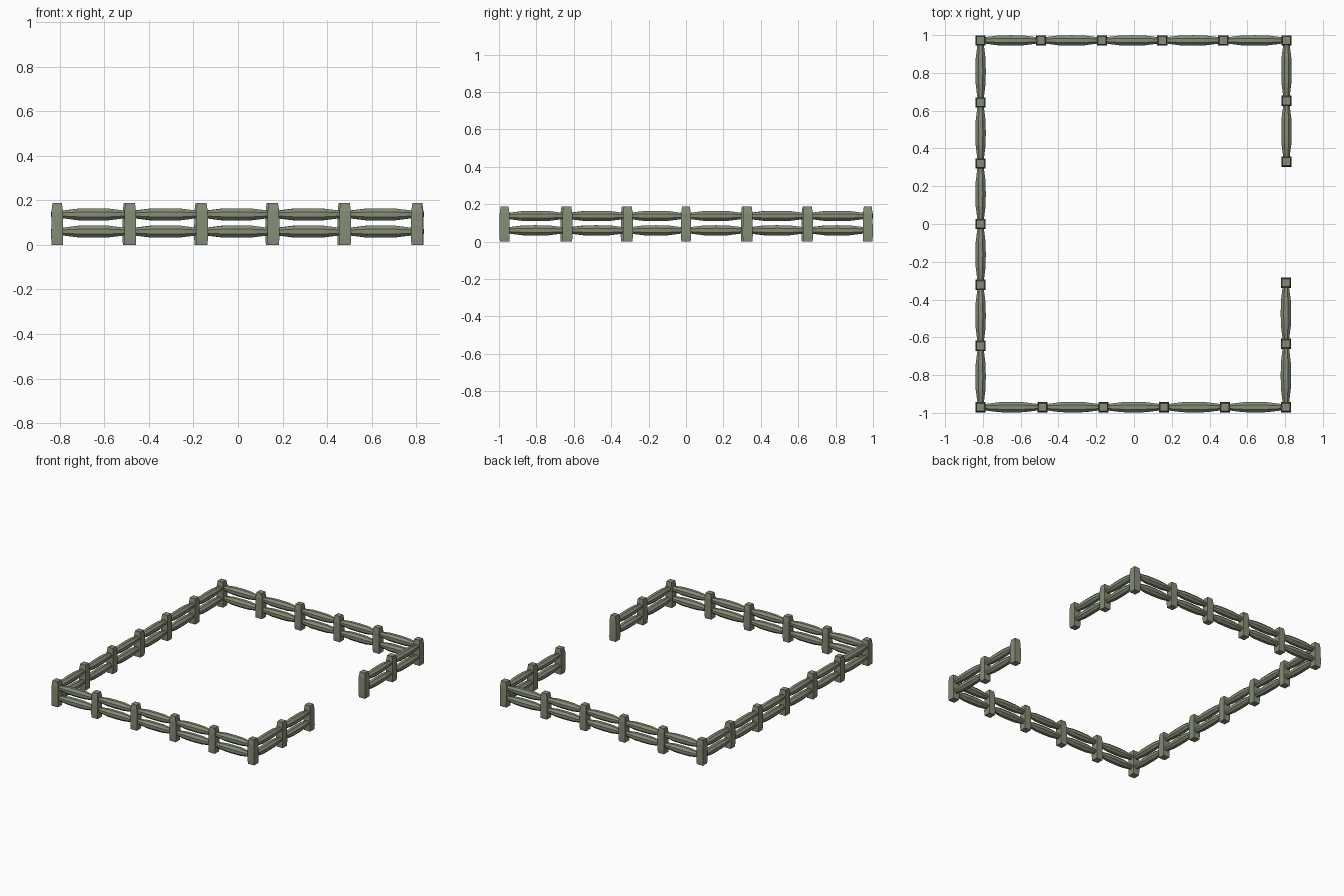
import bpy, bmesh, math
from mathutils import Vector

if "Cube" in bpy.data.objects:
    bpy.data.objects.remove(bpy.data.objects["Cube"])

wood = bpy.data.materials.new("weathered grey green wood")
wood.diffuse_color = (0.235, 0.265, 0.185, 1)
wood.use_nodes = True
wood.node_tree.nodes["Principled BSDF"].inputs["Base Color"].default_value = wood.diffuse_color


def loft(name, rings):
    # Skin a stack of equal-sized rings and cap both ends
    bm = bmesh.new()
    loops = [[bm.verts.new(p) for p in ring] for ring in rings]
    n = len(loops[0])
    for a, b in zip(loops, loops[1:]):
        for i in range(n):
            j = (i + 1) % n
            bm.faces.new((a[i], a[j], b[j], b[i]))
    bm.faces.new(loops[0][::-1])
    bm.faces.new(loops[-1])
    bmesh.ops.recalc_face_normals(bm, faces=bm.faces[:])
    mesh = bpy.data.meshes.new(name)
    bm.to_mesh(mesh)
    bm.free()
    mesh.materials.append(wood)
    ob = bpy.data.objects.new(name, mesh)
    bpy.context.collection.objects.link(ob)
    return ob


def post(x, y):
    # Square post, slightly narrowed at its ends
    profile = [(0.0, 0.025), (0.03, 0.027), (0.15, 0.026), (0.188, 0.021)]
    loft("fence_post", [[(x + sx * h, y + sy * h, z) for sx, sy in
                         ((-1, -1), (1, -1), (1, 1), (-1, 1))] for z, h in profile])


def rail(a, b, z):
    # Eight-sided log, thick in the middle and thin where it meets the posts
    a, b = Vector((*a, z)), Vector((*b, z))
    side = (b - a).normalized().cross(Vector((0, 0, 1)))
    rings = []
    for t, r in ((0, 0.013), (0.1, 0.019), (0.3, 0.0275), (0.5, 0.0285),
                 (0.7, 0.0275), (0.9, 0.019), (1, 0.013)):
        c = a.lerp(b, t)
        ring = []
        for k in range(8):
            ang = math.pi / 8 + k * math.pi / 4
            ring.append(c + side * r * 1.04 * math.cos(ang)
                        + Vector((0, 0, r * 1.04 * math.sin(ang))))
        rings.append(ring)
    loft("fence_rail", rings)


# One open run around the yard, leaving the gateway on the right side
path = [(0.807, y) for y in (0.33, 0.652)]
path += [(x, 0.972) for x in (0.807, 0.473, 0.15, -0.17, -0.492)]
path += [(-0.812, y) for y in (0.972, 0.644, 0.32, 0.0, -0.322, -0.645)]
path += [(x, -0.97) for x in (-0.812, -0.484, -0.162, 0.159, 0.481, 0.804)]
path += [(0.804, y) for y in (-0.634, -0.311)]

for p in path:
    post(*p)
for a, b in zip(path, path[1:]):
    for z in (0.06, 0.137):
        rail(a, b, z)
